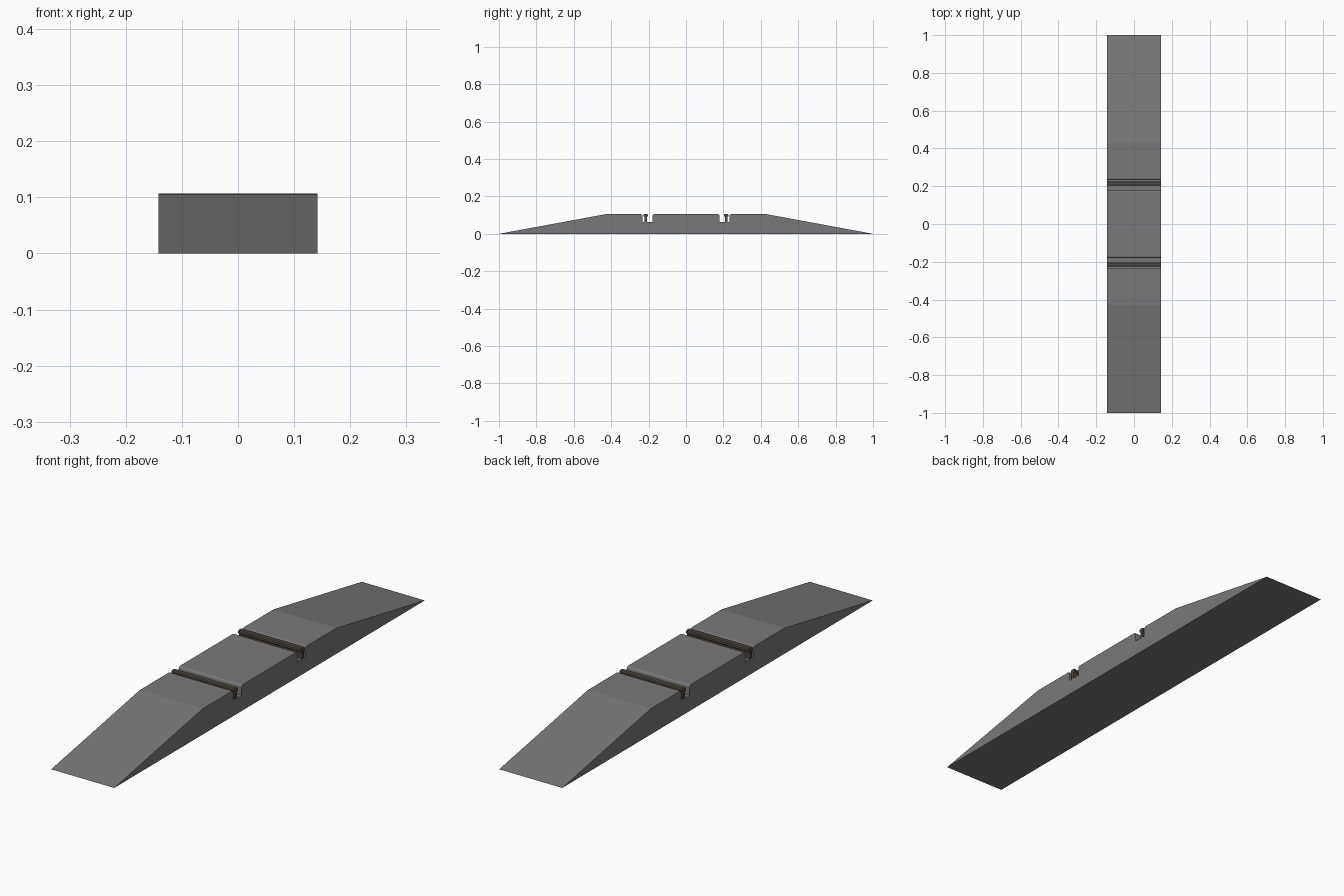
import bpy, bmesh, math

if "Cube" in bpy.data.objects:
    bpy.data.objects.remove(bpy.data.objects["Cube"])

HALF_W = 0.142   # half width along x
TOP = 0.105      # deck height
FLOOR = 0.064    # bottom of the rail slots


def material(name, rgb):
    m = bpy.data.materials.new(name)
    m.diffuse_color = (*rgb, 1)
    m.use_nodes = True
    m.node_tree.nodes["Principled BSDF"].inputs["Base Color"].default_value = m.diffuse_color
    return m


concrete = material("grey concrete", (0.19, 0.19, 0.19))
steel = material("rusty steel", (0.085, 0.07, 0.05))


def extrude_profile(name, pts, mat):
    """Extrude a closed (y, z) outline across the full width."""
    bm = bmesh.new()
    face = bm.faces.new([bm.verts.new((-HALF_W, y, z)) for y, z in pts])
    ext = bmesh.ops.extrude_face_region(bm, geom=[face])
    moved = [v for v in ext["geom"] if isinstance(v, bmesh.types.BMVert)]
    bmesh.ops.translate(bm, verts=moved, vec=(2 * HALF_W, 0, 0))
    bmesh.ops.recalc_face_normals(bm, faces=bm.faces)
    me = bpy.data.meshes.new(name)
    bm.to_mesh(me)
    bm.free()
    me.materials.append(mat)
    ob = bpy.data.objects.new(name, me)
    bpy.context.collection.objects.link(ob)
    return ob


def rounded(y, sign, r=0.009, n=3):
    """Rounded slot lip, listed from the deck into the slot."""
    cy = y - sign * r
    return [(cy + sign * r * math.sin(a), TOP - r + r * math.cos(a))
            for a in (i * math.pi / 2 / n for i in range(n + 1))]


# Crossing deck: ramps, flat top and two rail slots
half = rounded(0.179, 1) + [(0.179, FLOOR), (0.233, FLOOR)]
half += rounded(0.233, -1)[::-1] + [(0.43, TOP), (1, 0)]
extrude_profile("crossing_deck", half + [(-y, z) for y, z in reversed(half)], concrete)

# Rails: chamfered head on a thin web
head = [(0.006, FLOOR - 0.002), (0.006, 0.09), (0.011, 0.094),
        (0.011, 0.103), (0.008, 0.107)]
outline = head + [(-y, z) for y, z in reversed(head)]
for side, label in ((-1, "front_rail"), (1, "back_rail")):
    extrude_profile(label, [(side * 0.215 + y, z) for y, z in outline], steel)
